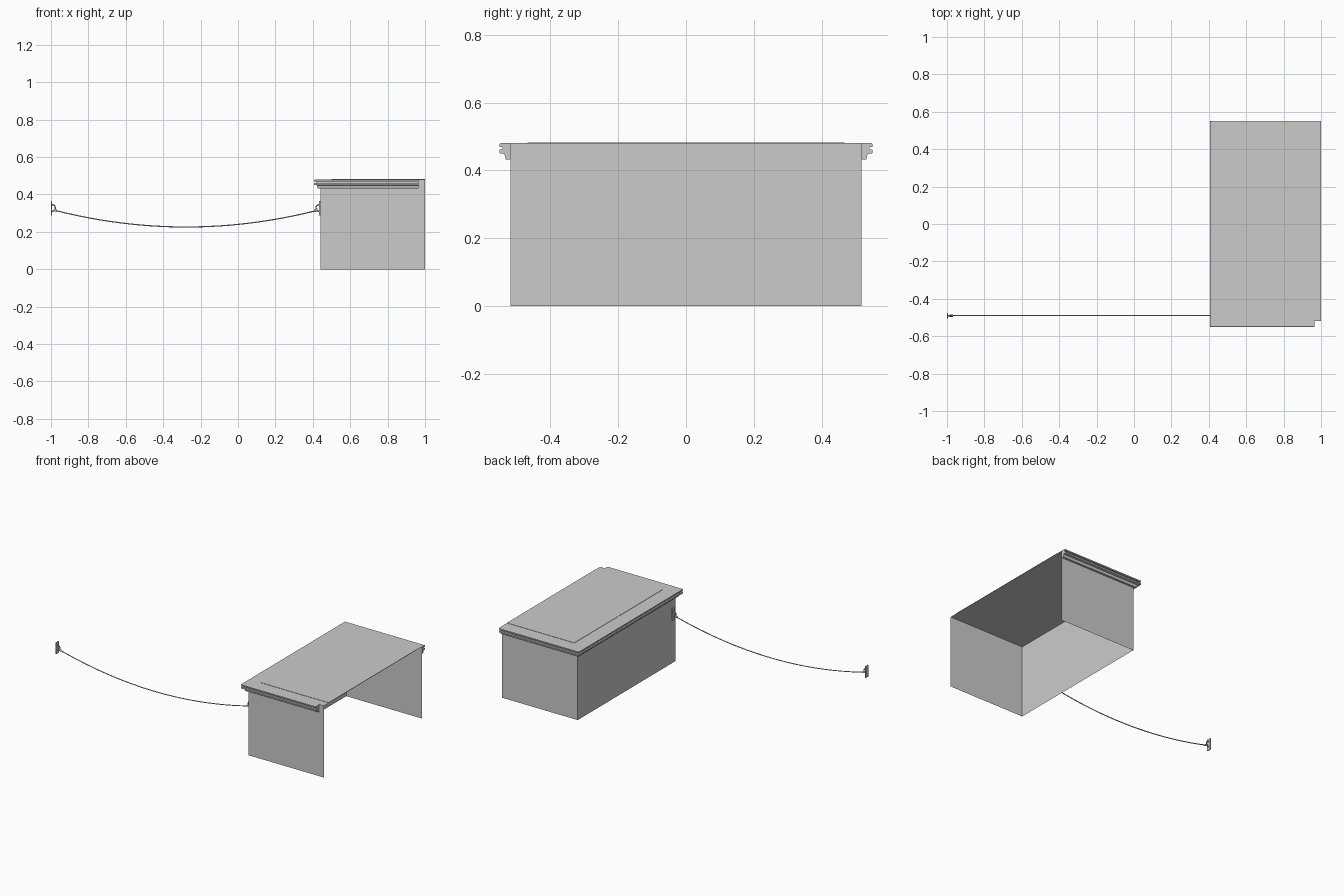
import bpy, bmesh, math
from mathutils import Vector

if "Cube" in bpy.data.objects:
    bpy.data.objects.remove(bpy.data.objects["Cube"])

grey = bpy.data.materials.new("plain grey")
grey.diffuse_color = (0.6, 0.6, 0.6, 1)
grey.use_nodes = True
grey.node_tree.nodes["Principled BSDF"].inputs["Base Color"].default_value = grey.diffuse_color

X0, X1, Y, TOP = 0.44, 1.0, 0.518, 0.481   # plinth footprint and height
ROPE_Y = -0.49


def mesh_object(name, verts, faces, smooth=False):
    me = bpy.data.meshes.new(name)
    me.from_pydata(verts, [], faces)
    me.materials.append(grey)
    ob = bpy.data.objects.new(name, me)
    bpy.context.collection.objects.link(ob)
    bm = bmesh.new()
    bm.from_mesh(me)
    bmesh.ops.recalc_face_normals(bm, faces=bm.faces)
    for f in bm.faces:
        f.smooth = smooth
    bm.to_mesh(me)
    bm.free()
    return ob


def box(name, lo, hi):
    v = [(x, y, z) for x in (lo[0], hi[0]) for y in (lo[1], hi[1]) for z in (lo[2], hi[2])]
    f = [(0, 1, 3, 2), (4, 6, 7, 5), (0, 4, 5, 1), (2, 3, 7, 6), (0, 2, 6, 4), (1, 5, 7, 3)]
    return mesh_object(name, v, f)


def tube(name, points, radius, sides):
    # round tube along a path lying in the xz plane
    pts = [Vector(p) for p in points]
    verts, faces = [], []
    for i, p in enumerate(pts):
        d = (pts[min(i + 1, len(pts) - 1)] - pts[max(i - 1, 0)]).normalized()
        side = Vector((0, 1, 0))
        up = d.cross(side)
        for k in range(sides):
            a = 2 * math.pi * k / sides
            verts.append(p + radius * (math.cos(a) * side + math.sin(a) * up))
    for i in range(len(pts) - 1):
        for k in range(sides):
            a, b = i * sides + k, i * sides + (k + 1) % sides
            faces.append((a, b, b + sides, a + sides))
    faces += [tuple(range(sides)), tuple(range(len(verts) - sides, len(verts)))]
    return mesh_object(name, verts, faces, True)


# Thin plinth shell: three walls and a top, open on the right and below
plan = [(X1, -Y), (X0, -Y), (X0, Y), (X1, Y)]
shell = [(x, y, z) for z in (0, TOP) for x, y in plan]
mesh_object("plinth_shell", shell, [(i, i + 1, i + 5, i + 4) for i in range(3)] + [(4, 5, 6, 7)])

# Slightly raised panel on the top
box("top_panel", (0.5, -0.468, TOP - 0.001), (X1, 0.468, 0.483))

# Stepped moulding swept around three sides: (offset from wall, height)
profile = [(0, 0.433), (0.014, 0.433), (0.018, 0.449), (0.033, 0.451), (0.033, 0.461),
           (0.024, 0.462), (0.024, 0.469), (0.033, 0.470), (0.033, 0.478), (0.028, TOP), (0, TOP)]
verts, faces, n = [], [], len(profile)
for o, z in profile:
    verts += [(0.965, -Y - o, z), (X0 - o, -Y - o, z), (X0 - o, Y + o, z), (X1, Y + o, z)]
for i in range(n - 1):
    for k in range(3):
        a = i * 4 + k
        faces.append((a, a + 1, a + 5, a + 4))
faces += [tuple(4 * i + e for i in range(n)) for e in (0, 3)]
mesh_object("edge_moulding", verts, faces)

# Hanging rope
xa, xb = -0.975, 0.42
rope = []
for i in range(25):
    t = i / 24
    rope.append((xa + (xb - xa) * t, ROPE_Y, 0.314 - 0.088 * 4 * t * (1 - t)))
tube("rope", rope, 0.003, 8)

# Wall plates with a half ring and a hook at both rope ends
for name, x, s in (("far", -1.0, 1), ("plinth", X0, -1)):
    xs = sorted((x, x + s * 0.006))
    box(name + "_wall_plate", (xs[0], ROPE_Y - 0.015, 0.288), (xs[1], ROPE_Y + 0.015, 0.364))
    ring = []
    for i in range(13):
        a = math.pi * (i / 12 - 0.5)
        ring.append((x + s * (0.005 + 0.018 * math.cos(a)), ROPE_Y, 0.328 + 0.018 * math.sin(a)))
    tube(name + "_ring", ring, 0.0035, 8)
    tube(name + "_rope_hook", [(x + s * 0.014, ROPE_Y, 0.318), (x + s * 0.032, ROPE_Y, 0.312)], 0.006, 8)
